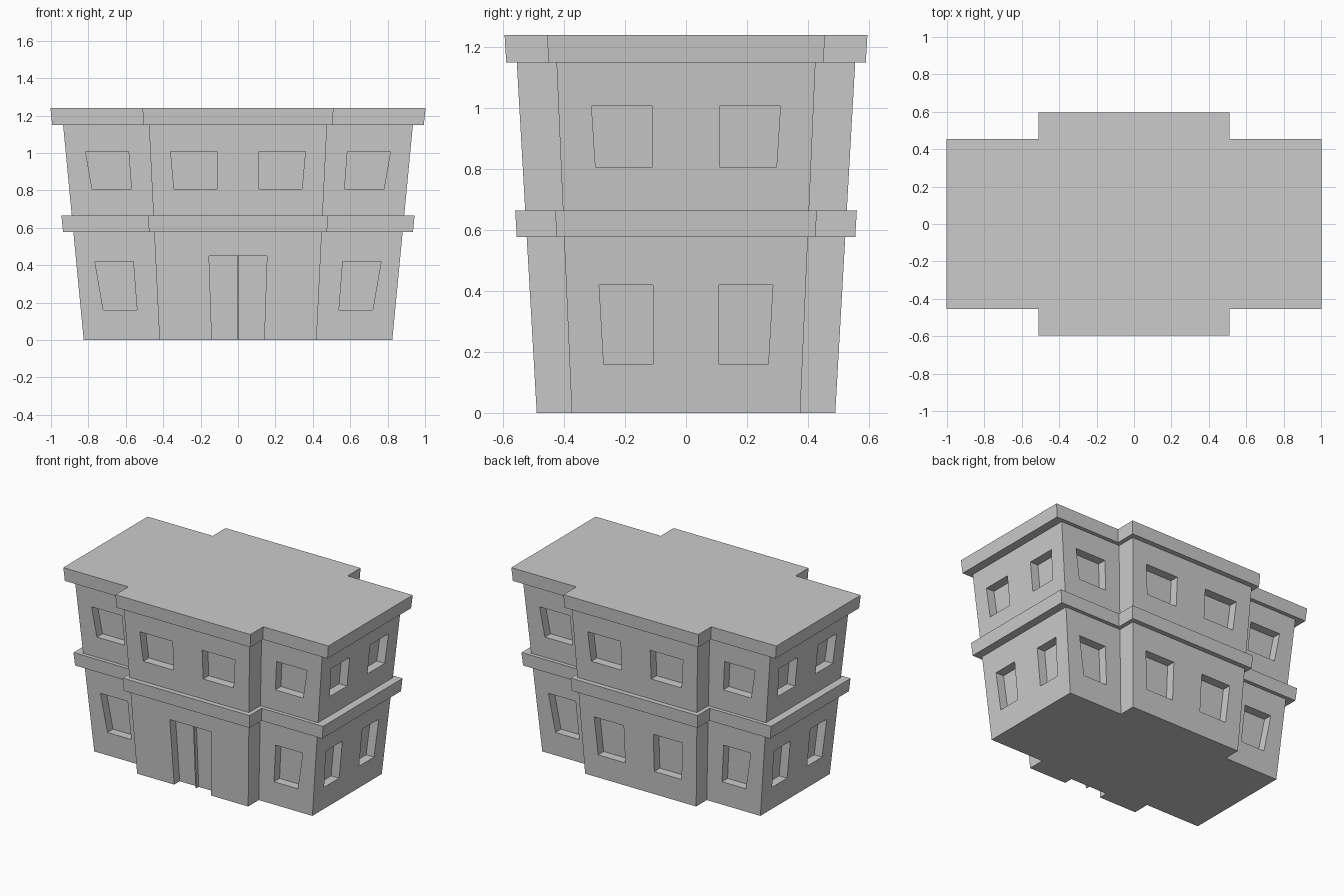
import bpy, bmesh

if "Cube" in bpy.data.objects:
    bpy.data.objects.remove(bpy.data.objects["Cube"])

K = 0.116      # outward flare per unit of height
DEPTH = 0.06   # window and door recess


def flare(z):
    return 1 + K * z


def make_object(name, bm):
    bmesh.ops.recalc_face_normals(bm, faces=bm.faces[:])
    me = bpy.data.meshes.new(name)
    bm.to_mesh(me)
    bm.free()
    ob = bpy.data.objects.new(name, me)
    bpy.context.collection.objects.link(ob)
    return ob


def loft(bm, low, high):
    """Closed solid between two matching rings of points."""
    a = [bm.verts.new(p) for p in low]
    b = [bm.verts.new(p) for p in high]
    bm.faces.new(a[::-1])
    bm.faces.new(b)
    n = len(a)
    for i in range(n):
        j = (i + 1) % n
        bm.faces.new((a[i], a[j], b[j], b[i]))


def plan(scale, z):
    """Cross-shaped footprint: two wings and a projecting centre."""
    s = scale * flare(z)
    quarter = [(0.825, 0.375), (0.42, 0.375), (0.42, 0.49)]
    ring = quarter + [(-x, y) for x, y in quarter[::-1]]
    ring += [(-x, -y) for x, y in ring]
    return [(x * s, y * s, z) for x, y in ring]


def storey(name, scale, z0, z1):
    bm = bmesh.new()
    loft(bm, plan(scale, z0), plan(scale, z1))
    return make_object(name, bm)


def opening(bm, axis, side, wall, z0, z1, bottom, top, mirror=True):
    """Tapered recess in a flared wall facing side * axis."""
    for m in ((1, -1) if mirror else (1,)):
        rings = []
        for z, (u0, u1) in ((z0, bottom), (z1, top)):
            w = wall * flare(z)
            pts = [(u0, w - DEPTH), (u1, w - DEPTH), (u1, w + 0.05), (u0, w + 0.05)]
            rings.append([(m * u, side * v, z) if axis == 'y' else (side * v, m * u, z)
                          for u, v in pts])
        loft(bm, *rings)


# Walls and cornices
walls = storey("walls", 1.0, 0, 1.17)
storey("floor_ledge", 1.0625, 0.577, 0.665)
storey("roof_cornice", 1.0625, 1.15, 1.24)

# Window and door recesses
LOW, HIGH = (0.16, 0.42), (0.807, 1.008)
bm = bmesh.new()
for s in (-1, 1):
    opening(bm, 'y', s, 0.375, *LOW, (0.54, 0.72), (0.56, 0.765))
    opening(bm, 'y', s, 0.375, *HIGH, (0.57, 0.78), (0.585, 0.815))
    opening(bm, 'y', s, 0.49, *HIGH, (0.112, 0.342), (0.112, 0.36))
    opening(bm, 'x', s, 0.825, *LOW, (0.108, 0.27), (0.108, 0.285))
    opening(bm, 'x', s, 0.825, *HIGH, (0.11, 0.297), (0.11, 0.31))
opening(bm, 'y', 1, 0.49, *LOW, (0.11, 0.315), (0.112, 0.335))
opening(bm, 'y', -1, 0.49, -0.05, 0.45, (-0.138, 0.138), (-0.155, 0.155), mirror=False)
cutter = make_object("recess_cutter", bm)
cutter.hide_render = True
cutter.hide_viewport = False

mod = walls.modifiers.new("recesses", 'BOOLEAN')
mod.operation = 'DIFFERENCE'
mod.solver = 'EXACT'
mod.object = cutter
bpy.context.view_layer.update()
dg = bpy.context.evaluated_depsgraph_get()
cut_mesh = bpy.data.meshes.new_from_object(walls.evaluated_get(dg))
walls.modifiers.clear()
walls.data = cut_mesh
bpy.data.objects.remove(cutter)

# Post between the two door leaves
bm = bmesh.new()
rings = []
for z in (0, 0.45):
    w = 0.49 * flare(z)
    rings.append([(x, y, z) for x, y in ((-0.004, -w + 0.035), (0.004, -w + 0.035),
                                         (0.004, -w + DEPTH + 0.005), (-0.004, -w + DEPTH + 0.005))])
loft(bm, *rings)
make_object("door_post", bm)
